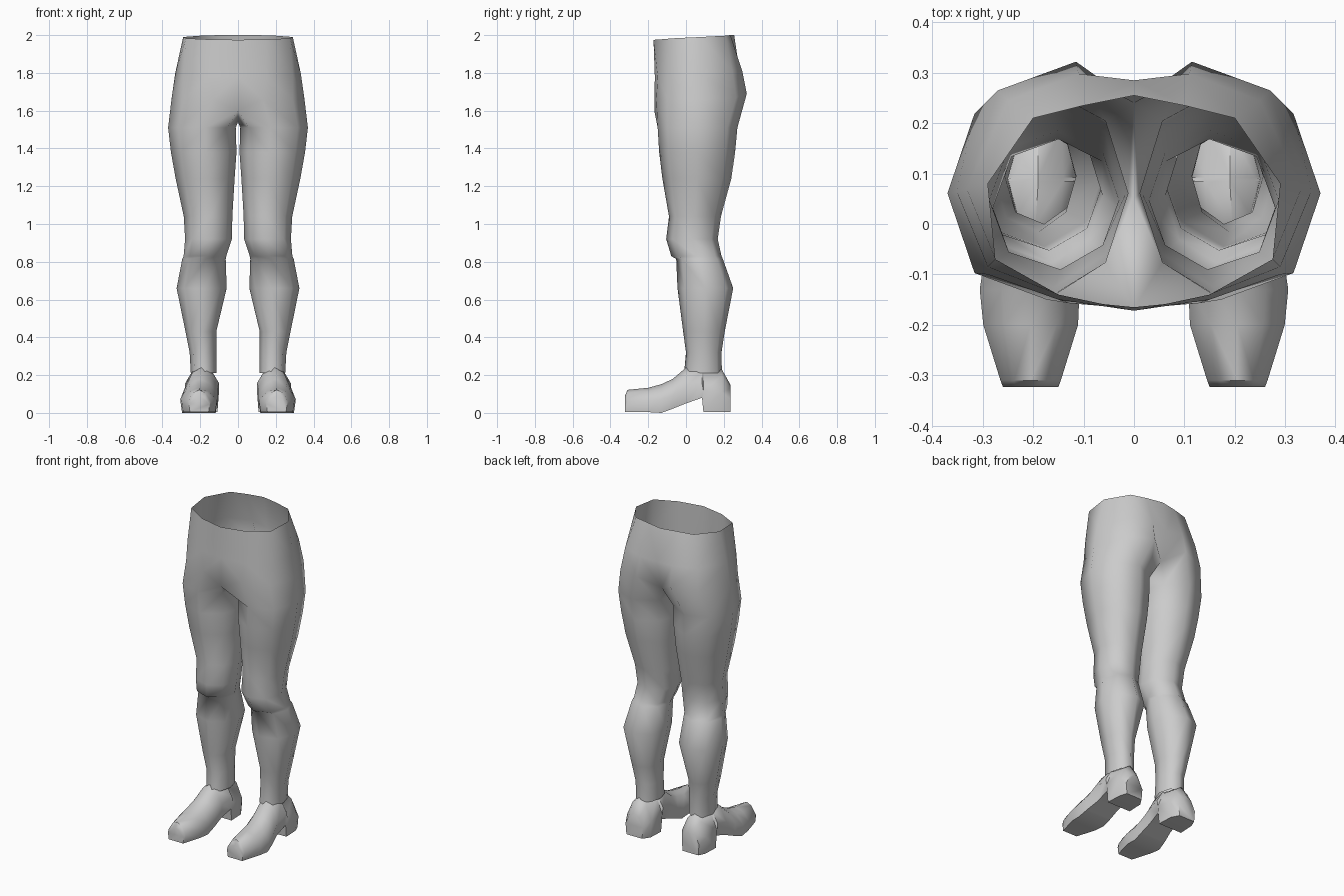
import bpy, bmesh

if "Cube" in bpy.data.objects:
    bpy.data.objects.remove(bpy.data.objects["Cube"])

grey = bpy.data.materials.new("plain_grey")
grey.diffuse_color = (0.6, 0.6, 0.6, 1)
grey.use_nodes = True
grey.node_tree.nodes["Principled BSDF"].inputs["Base Color"].default_value = grey.diffuse_color


def finish(name, bm, angle):
    """Turn the half mesh into a mirrored, smooth shaded object."""
    bmesh.ops.recalc_face_normals(bm, faces=bm.faces[:])
    me = bpy.data.meshes.new(name)
    bm.to_mesh(me)
    bm.free()
    me.materials.append(grey)
    ob = bpy.data.objects.new(name, me)
    bpy.context.collection.objects.link(ob)
    mirror = ob.modifiers.new("mirror", 'MIRROR')
    mirror.use_clip = True
    mirror.merge_threshold = 0.002
    bpy.ops.object.select_all(action='DESELECT')
    ob.select_set(True)
    bpy.context.view_layer.objects.active = ob
    bpy.ops.object.shade_smooth_by_angle(angle=angle)


def bridge(bm, a, b, closed=True):
    n = min(len(a), len(b))
    for i in range(n if closed else n - 1):
        j = (i + 1) % n
        bm.faces.new((a[i], a[j], b[j], b[i]))


# Pelvis half rings, running from front centre round the hip to back centre
waist = [(0, -.172, 1.975), (.15, -.14, 1.977), (.275, -.07, 1.983), (.29, .08, 1.99),
         (.2, .21, 1.997), (.1, .235, 2), (0, .255, 2)]
hips = [(0, -.165, 1.78), (.15, -.15, 1.78), (.29, -.085, 1.79), (.332, .07, 1.8),
        (.25, .245, 1.81), (.11, .298, 1.81), (0, .285, 1.8)]
# Closed ring round the leg opening; the last point is under the crotch
opening = [(0, -.168, 1.60), (.13, -.157, 1.66), (.29, -.1, 1.66), (.352, .065, 1.66),
           (.27, .265, 1.67), (.115, .322, 1.69), (0, .24, 1.62), (0, .05, 1.54)]

# Leg rings: height, inner x, outer x, front y, back y
leg = [(1.51, .012, .37, -.15, .272), (1.38, .008, .355, -.142, .26),
       (1.24, .018, .33, -.125, .24), (1.04, .03, .287, -.09, .185),
       (.92, .032, .28, -.105, .168), (.83, .062, .288, -.078, .188),
       (.815, .065, .295, -.052, .195), (.66, .06, .325, -.045, .25),
       (.43, .115, .278, -.015, .205), (.32, .115, .256, 0, .188),
       (.21, .115, .25, -.01, .19)]
octagon = [(-.75, -.65), (-.1, -1), (.7, -.75), (1, 0),
           (.7, .75), (-.05, 1), (-.75, .68), (-1, 0)]

bm = bmesh.new()
rings = [[bm.verts.new(p) for p in r] for r in (waist, hips, opening)]
bridge(bm, rings[0], rings[1], False)
bridge(bm, rings[1], rings[2], False)
last = rings[2]
for z, x0, x1, y0, y1 in leg:
    ring = [bm.verts.new(((x0 + x1) / 2 + u * (x1 - x0) / 2,
                          (y0 + y1) / 2 + v * (y1 - y0) / 2, z)) for u, v in octagon]
    bridge(bm, last, ring)
    last = ring
finish("hips_and_legs", bm, 1.2)

# Heeled shoe sections from heel to toe: y, centre x, half width, bottom, top
shoe = [(.235, .195, .06, .012, .15), (.19, .19, .085, .01, .23),
        (.092, .19, .09, .01, .25), (.085, .19, .09, .08, .25),
        (0, .195, .085, .05, .24), (-.07, .202, .095, .022, .18),
        (-.13, .207, .099, .006, .152), (-.2, .205, .094, .01, .133),
        (-.31, .205, .06, .012, .122), (-.323, .205, .055, .012, .09)]
section = [(-.9, 0), (-1, .45), (-.55, .85), (0, 1), (.55, .85), (1, .45), (.9, 0)]

bm = bmesh.new()
last = None
for y, cx, w, z0, z1 in shoe:
    ring = [bm.verts.new((cx + u * w, y, z0 + v * (z1 - z0))) for u, v in section]
    if last:
        bridge(bm, last, ring)
    else:
        bm.faces.new(ring)
    last = ring
bm.faces.new(last)
# Drop the sole to the ground
low = min(v.co.z for v in bm.verts)
for v in bm.verts:
    v.co.z -= low if v.co.z < .02 else 0
finish("shoes", bm, 0.9)
